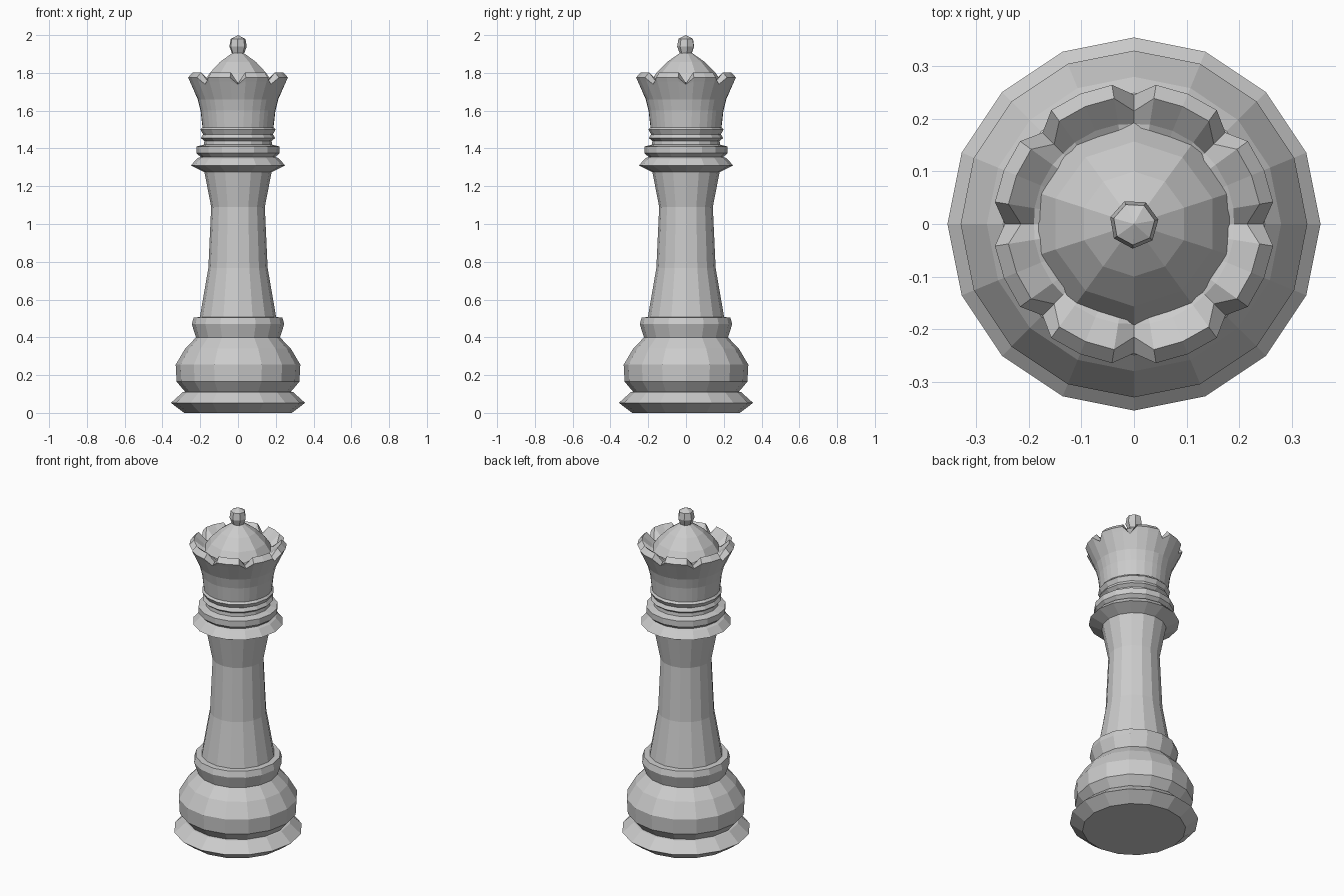
import bpy
from math import cos, sin, radians, tau

if "Cube" in bpy.data.objects:
    bpy.data.objects.remove(bpy.data.objects["Cube"])


def make_object(name, verts, faces):
    mesh = bpy.data.meshes.new(name)
    mesh.from_pydata(verts, [], faces)
    mesh.update()
    obj = bpy.data.objects.new(name, mesh)
    bpy.context.collection.objects.link(obj)
    return obj


def skin_rings(rings):
    """Join consecutive rings of equal length with quads."""
    n = len(rings[0])
    verts = [v for ring in rings for v in ring]
    faces = [(i * n + j, i * n + (j + 1) % n, (i + 1) * n + (j + 1) % n, (i + 1) * n + j)
             for i in range(len(rings) - 1) for j in range(n)]
    return verts, faces


def lathe(name, profile, sides, turn=0.0, cap_bottom=False, tip=None):
    """Faceted turned part from (radius, height) points, bottom to top."""
    rings = [[(r * cos(tau * j / sides + turn), r * sin(tau * j / sides + turn), z)
              for j in range(sides)] for r, z in profile]
    verts, faces = skin_rings(rings)
    if cap_bottom:
        faces.append(tuple(reversed(range(sides))))
    if tip is not None:
        top, start = len(verts), len(verts) - sides
        verts.append((0, 0, tip))
        faces += [(start + j, start + (j + 1) % sides, top) for j in range(sides)]
    return make_object(name, verts, faces)


# Foot, bulging base and base ring
lathe("foot", [(0.285, 0), (0.355, 0.053), (0.292, 0.11), (0.28, 0.112)], 16, cap_bottom=True)
lathe("base_bulge", [(0.28, 0.112), (0.325, 0.165), (0.33, 0.255), (0.28, 0.34),
                     (0.222, 0.40)], 16)
lathe("base_ring", [(0.222, 0.40), (0.245, 0.47), (0.235, 0.505), (0.202, 0.507)], 16)

# Tapered shaft
lathe("shaft", [(0.202, 0.507), (0.157, 0.767), (0.142, 1.09), (0.178, 1.275)], 16)

# Stacked collars under the head
lathe("lower_collar", [(0.178, 1.275), (0.25, 1.31), (0.215, 1.348), (0.198, 1.355)], 16)
lathe("middle_collar", [(0.198, 1.355), (0.22, 1.375), (0.22, 1.41), (0.18, 1.42),
                        (0.178, 1.44)], 16)
lathe("upper_collar", [(0.178, 1.44), (0.197, 1.455), (0.185, 1.475), (0.199, 1.50),
                       (0.188, 1.512)], 16)

# Flared crown: each notch is one low point between the corners of two teeth
crown_angles = [radians(45 * k + a) for k in range(8) for a in (0, 9, 22.5, 36)]


def crown_ring(radius, height, notch_radius=None, notch_height=None):
    ring = []
    for i, a in enumerate(crown_angles):
        notch = i % 4 == 0 and notch_radius is not None
        r, z = (notch_radius, notch_height) if notch else (radius, height)
        ring.append((r * cos(a), r * sin(a), z))
    return ring


verts, faces = skin_rings([
    crown_ring(0.188, 1.512), crown_ring(0.198, 1.60), crown_ring(0.213, 1.66),
    crown_ring(0.258, 1.755, 0.243, 1.735),
    crown_ring(0.268, 1.775, 0.246, 1.74),
    crown_ring(0.242, 1.803, 0.215, 1.745),
    crown_ring(0.192, 1.76, 0.190, 1.745),
    crown_ring(0.175, 1.75, 0.175, 1.75)])
make_object("crown", verts, faces)

# Dome and small finial
lathe("dome", [(0.193, 1.745), (0.157, 1.80), (0.10, 1.858), (0.032, 1.905)], 10,
      turn=radians(18))
lathe("finial", [(0.032, 1.90), (0.047, 1.94), (0.04, 1.98)], 7, turn=radians(10), tip=2.0)
